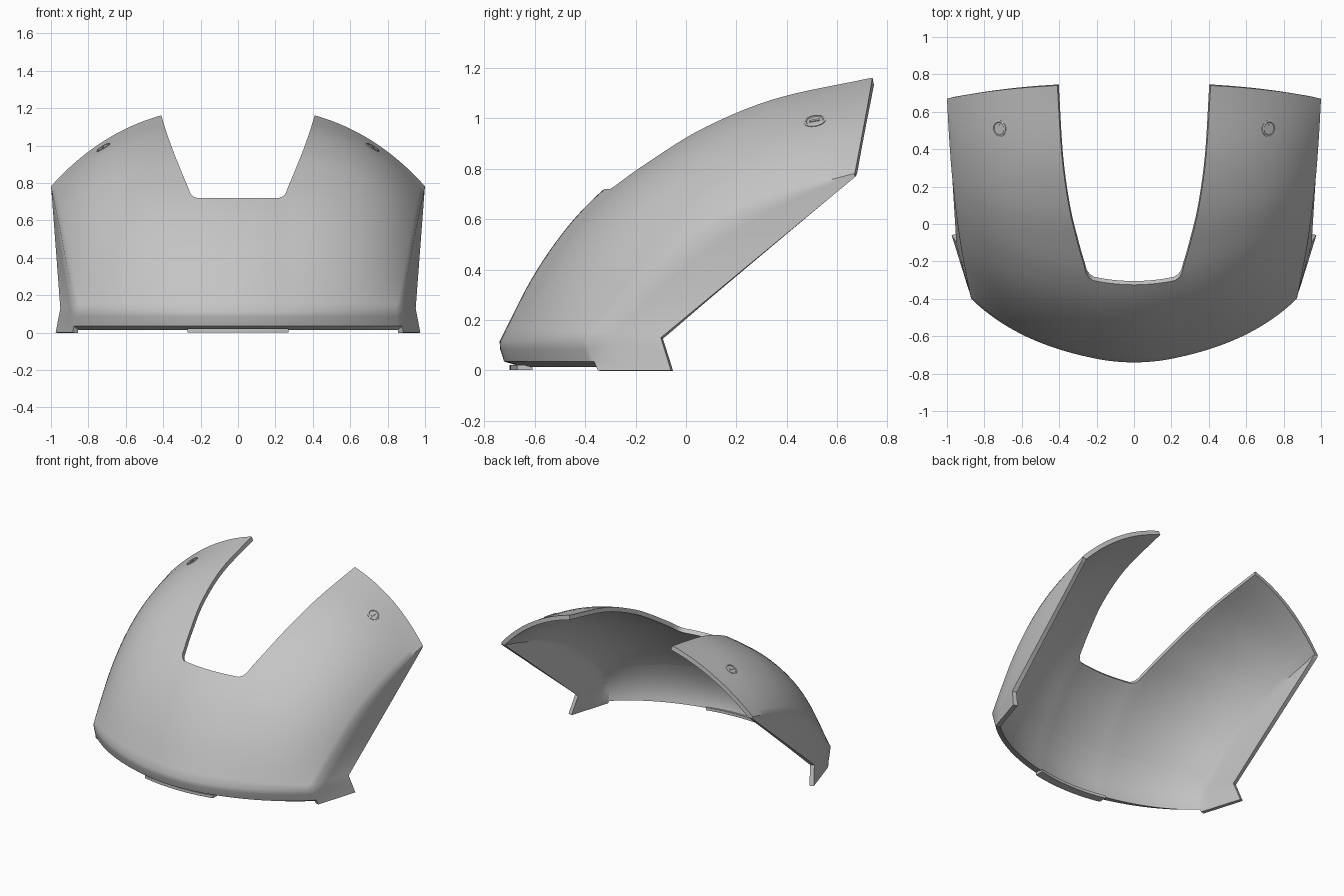
import bpy, bmesh, math
from mathutils import Vector, Matrix

if "Cube" in bpy.data.objects:
    bpy.data.objects.remove(bpy.data.objects["Cube"], do_unlink=True)

grey = bpy.data.materials.new("plain grey")
grey.use_nodes = True
COLOR = (0.55, 0.55, 0.55, 1)
grey.diffuse_color = COLOR
grey.node_tree.nodes["Principled BSDF"].inputs["Base Color"].default_value = COLOR

# Lengthwise guide lines on the left half: notch edge and side crease
NOTCH = [Vector(p) for p in (
    (.25, -.71, .115), (.25, -.579, .37), (.25, -.44, .57), (.25, -.295, .72),
    (.295, -.125, .843), (.345, .08, .967), (.385, .36, 1.08), (.41, .74, 1.162))]
CREASE = [Vector(p) for p in (
    (.87, -.4, .125), (.895, -.28, .25), (.92, -.15, .38), (.94, -.02, .49),
    (.958, .12, .582), (.975, .28, .66), (.989, .47, .728), (1, .67, .782))]
EDGE_LOW, EDGE_HIGH = Vector((.95, -.1, .13)), Vector((.998, .668, .765))
LAST = len(NOTCH) - 1
CORNER = 3          # guide point where the notch floor starts
SUB = 5             # rows between guide points
COLS = 20
THICK = .03
EPS = .01


def spline(pts, v):
    """Smooth curve through the guide points."""
    i = min(int(v), LAST - 1)
    t = v - i
    p1, p2 = pts[i], pts[i + 1]
    p0 = pts[i - 1] if i > 0 else p1 * 2 - p2
    p3 = pts[i + 2] if i + 2 <= LAST else p2 * 2 - p1
    return (p1 * 2 + (p2 - p0) * t + (p0 * 2 - p1 * 5 + p2 * 4 - p3) * t * t
            + (p1 * 3 - p0 - p2 * 3 + p3) * t ** 3) / 2


def surface(u, v):
    """Bulged shell between notch line (u=0) and crease (u=1)."""
    s = v / LAST
    bulge = (Vector((.04, -.035, 0)) * (1 - s) ** 2
             + Vector((.11, -.07, .09)) * 2 * s * (1 - s)
             + Vector((.02, .01, .048)) * s * s)
    a, b = spline(NOTCH, v), spline(CREASE, v)
    return a.lerp(b, u) + bulge * 4 * u * (1 - u)


def centre(t, v):
    """Shell strip below the notch, t from the middle to the notch line."""
    p = spline(NOTCH, v)
    return Vector((p.x * t, p.y - .03 * (1 - t * t), p.z))


def side(t, v):
    """Flat side panel from crease to the free lower edge."""
    return spline(CREASE, v).lerp(EDGE_LOW.lerp(EDGE_HIGH, v / LAST), t)


def frame(patch, u, v):
    """Point, lengthwise direction and outward normal of a patch."""
    p = patch(u, v)
    along = (patch(u, v + EPS) - p).normalized()
    return p, along, (patch(u + EPS, v) - p).cross(along).normalized()


def grid(bm, rows):
    vs = [[bm.verts.new(p) for p in row] for row in rows]
    for lo, hi in zip(vs, vs[1:]):
        for j in range(len(lo) - 1):
            bm.faces.new((lo[j], lo[j + 1], hi[j + 1], hi[j]))


def finish(bm, name, thickness=0):
    """Mirror, thicken and shade a left-half mesh."""
    mesh = bpy.data.meshes.new(name)
    bm.to_mesh(mesh)
    bm.free()
    mesh.materials.append(grey)
    obj = bpy.data.objects.new(name, mesh)
    bpy.context.collection.objects.link(obj)
    bpy.ops.object.select_all(action='DESELECT')
    obj.select_set(True)
    bpy.context.view_layer.objects.active = obj
    mirror = obj.modifiers.new("mirror", 'MIRROR')
    mirror.merge_threshold = .0005
    if thickness:
        solid = obj.modifiers.new("thickness", 'SOLIDIFY')
        solid.thickness = thickness
        solid.offset = -1
    for mod in list(obj.modifiers):
        bpy.ops.object.modifier_apply(modifier=mod.name)
    bpy.ops.object.shade_smooth_by_angle(angle=math.radians(42))


def steps(n):
    return [i / n for i in range(n + 1)]


# Front outline from the middle to the side crease, as patch and parameter
OUTLINES = [[(centre, t, 0) for t in steps(8)],
            [(surface, u, u) for u in steps(COLS)]]


def skirt(p, u):
    """Bumper band below the front outline, bottom row first."""
    return (Vector((p.x + .008 * u, p.y + .018 + .017 * u, .035)),
            Vector((p.x + .003 * u, p.y + .002 + .012 * u, .085)), p)


# Main shell with side panels and bumper band
bm = bmesh.new()
rows = [i / SUB for i in range(LAST * SUB + 1)]
low_rows = rows[:CORNER * SUB + 1]
grid(bm, [[surface(u, v) for u in steps(COLS)] for v in rows])
grid(bm, [[centre(t, v) for t in steps(8)] for v in low_rows])
grid(bm, [[side(t, v) for t in steps(3)] for v in rows])
for line in OUTLINES:
    grid(bm, list(zip(*[skirt(patch(t, 0), u) for patch, t, u in line])))

# Side tabs reaching the ground
foot_a, foot_b = Vector((.885, -.35, 0)), Vector((.975, -.06, 0))
tab_rows = [(foot_a, foot_b)]
for a in skirt(side(0, 0), 1):
    tab_rows.append((a, foot_b.lerp(side(1, 0), a.z / side(0, 0).z)))
grid(bm, [[a.lerp(b, t) for t in steps(3)] for a, b in tab_rows])
bmesh.ops.remove_doubles(bm, verts=bm.verts, dist=.0005)

# Soften the notch corner
corner = min(bm.verts, key=lambda v: (v.co - NOTCH[CORNER]).length)
rim = [e.other_vert(corner).co for e in corner.link_edges if e.is_boundary]
corner.co = corner.co.lerp((rim[0] + rim[1]) / 2, .7)
finish(bm, "curved_shell", thickness=THICK)


# Turned-in front lip and the smooth lining rising from it inside the shell
def inner(patch, t, v):
    p, _, out = frame(patch, t, v)
    return p - out * (THICK + .001)


def lining(patch, t, u):
    band = skirt(patch(t, 0), u)[0]
    lip = band + Vector((-.018 * u, .07 - .04 * u, -.021))
    bend, top = inner(patch, t, .15), inner(patch, t, .85)
    curve = [lip.lerp(bend, s).lerp(bend.lerp(top, s), s) for s in steps(10)]
    return [band] + curve


bm = bmesh.new()
for line in OUTLINES:
    grid(bm, list(zip(*[lining(*point) for point in line])))
bmesh.ops.remove_doubles(bm, verts=bm.verts, dist=.004)
bmesh.ops.reverse_faces(bm, faces=bm.faces)
finish(bm, "front_lip_lining")

# Small plate under the middle of the front lip
bm = bmesh.new()
front = [Vector((.27 * t, -.7 + .03 * t * t, .002)) for t in steps(8)]
grid(bm, [front, [p + Vector((0, .06, 0)) for p in front]])
bmesh.ops.reverse_faces(bm, faces=bm.faces)
finish(bm, "front_lip_plate", thickness=.02)

# Oval fasteners: raised ring, disc and slot bar lying on the shell
pos, along, normal = frame(surface, .485, 6.36)
place = Matrix((along.cross(normal), along, normal)).transposed().to_4x4()
place.translation = pos

bm = bmesh.new()
SEG = 32
profile = ((.041, -.004), (.041, .002), (.038, .004), (.033, .004), (.030, .001))
loops = []
for r, h in profile:
    ring = [math.tau * k / SEG for k in range(SEG)]
    loops.append([bm.verts.new((r * math.cos(a), r * 1.08 * math.sin(a), h))
                  for a in ring])
for lo, hi in zip(loops, loops[1:]):
    for k in range(SEG):
        n = (k + 1) % SEG
        bm.faces.new((lo[k], lo[n], hi[n], hi[k]))
bm.faces.new(loops[-1])
bmesh.ops.create_cube(bm, size=1, matrix=Matrix.Translation((0, 0, .001))
                      @ Matrix.Diagonal((.012, .042, .007, 1)))
bmesh.ops.transform(bm, matrix=place, verts=bm.verts)
finish(bm, "slotted_fasteners")
